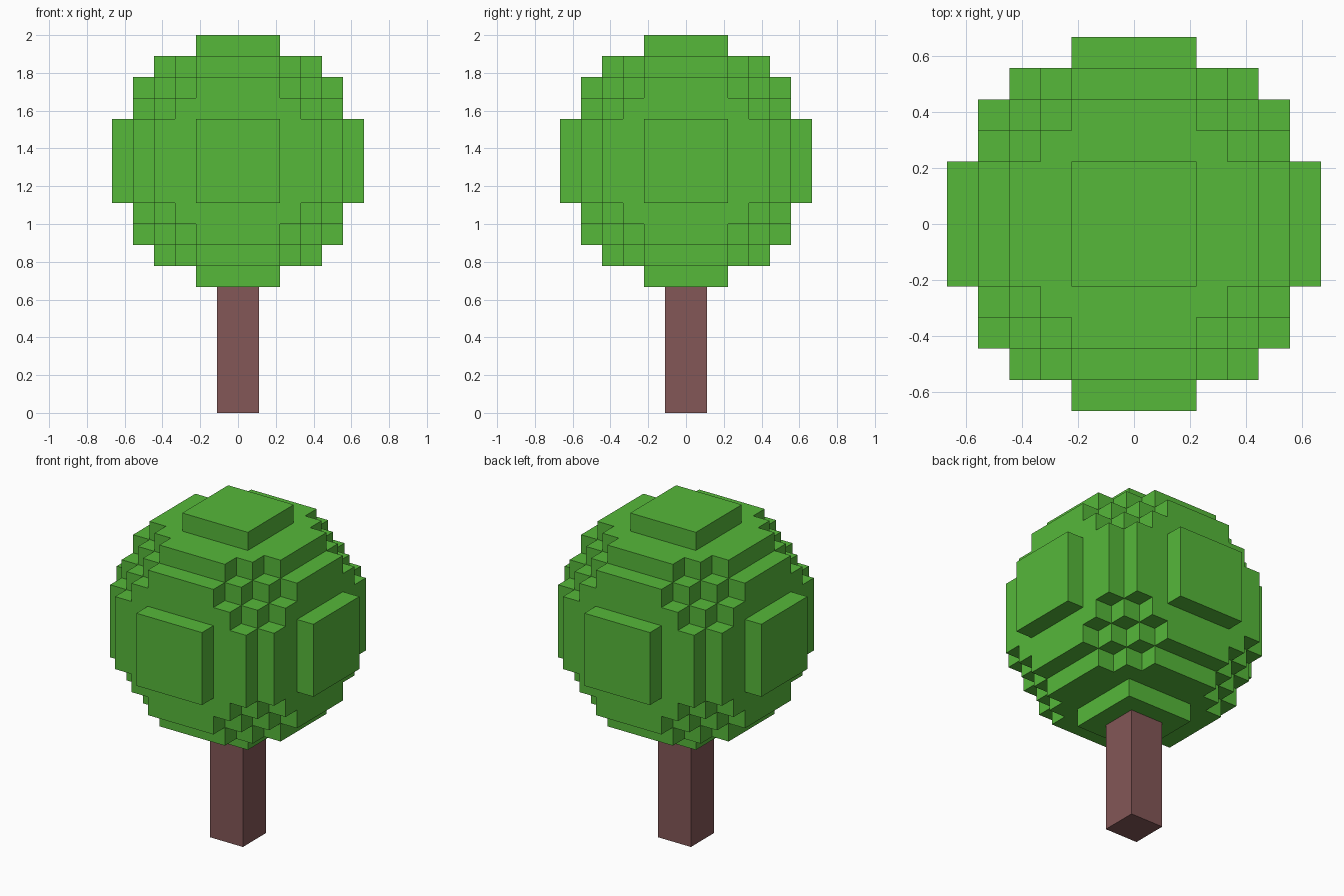
import bpy, bmesh, math
from mathutils import Vector

if "Cube" in bpy.data.objects:
    bpy.data.objects.remove(bpy.data.objects["Cube"])

U = 1 / 9          # block size
R = 6              # crown radius in blocks
CROWN_Z = 12 * U   # crown centre height


def material(name, rgb):
    m = bpy.data.materials.new(name)
    m.diffuse_color = (*rgb, 1)
    m.use_nodes = True
    m.node_tree.nodes["Principled BSDF"].inputs["Base Color"].default_value = m.diffuse_color
    return m


def finish(bm, name, mat):
    me = bpy.data.meshes.new(name)
    bm.to_mesh(me)
    bm.free()
    me.materials.append(mat)
    ob = bpy.data.objects.new(name, me)
    bpy.context.collection.objects.link(ob)
    return ob


def filled(i, j, k):
    return sum((c + 0.5) ** 2 for c in (i, j, k)) <= R * R


green = material("leaf green", (0.093, 0.479, 0.042))
brown = material("bark brown", (0.227, 0.095, 0.095))

# Crown: outer skin of a ball made of blocks
bm = bmesh.new()
span = range(-R, R)
for cell in [(i, j, k) for i in span for j in span for k in span if filled(i, j, k)]:
    for axis in range(3):
        for sign in (-1, 1):
            n = Vector((0, 0, 0))
            n[axis] = sign
            if filled(*(Vector(cell) + n)):
                continue
            a = Vector((0, 0, 0))
            a[(axis + 1) % 3] = 0.5
            b = n.cross(a)
            mid = Vector(cell) + Vector((0.5, 0.5, 0.5)) + n * 0.5
            corners = (mid - a - b, mid + a - b, mid + a + b, mid - a + b)
            bm.faces.new([bm.verts.new(p * U + Vector((0, 0, CROWN_Z))) for p in corners])
bmesh.ops.remove_doubles(bm, verts=bm.verts, dist=U * 0.01)
# Join coplanar block faces into larger flat panels
bmesh.ops.dissolve_limit(bm, angle_limit=math.radians(1), verts=bm.verts, edges=bm.edges)
finish(bm, "crown", green)

# Trunk: square post under the crown
bm = bmesh.new()
bmesh.ops.create_cube(bm, size=1)
for v in bm.verts:
    v.co = Vector((v.co.x * 2 * U, v.co.y * 2 * U, (v.co.z + 0.5) * 6 * U))
finish(bm, "trunk", brown)
